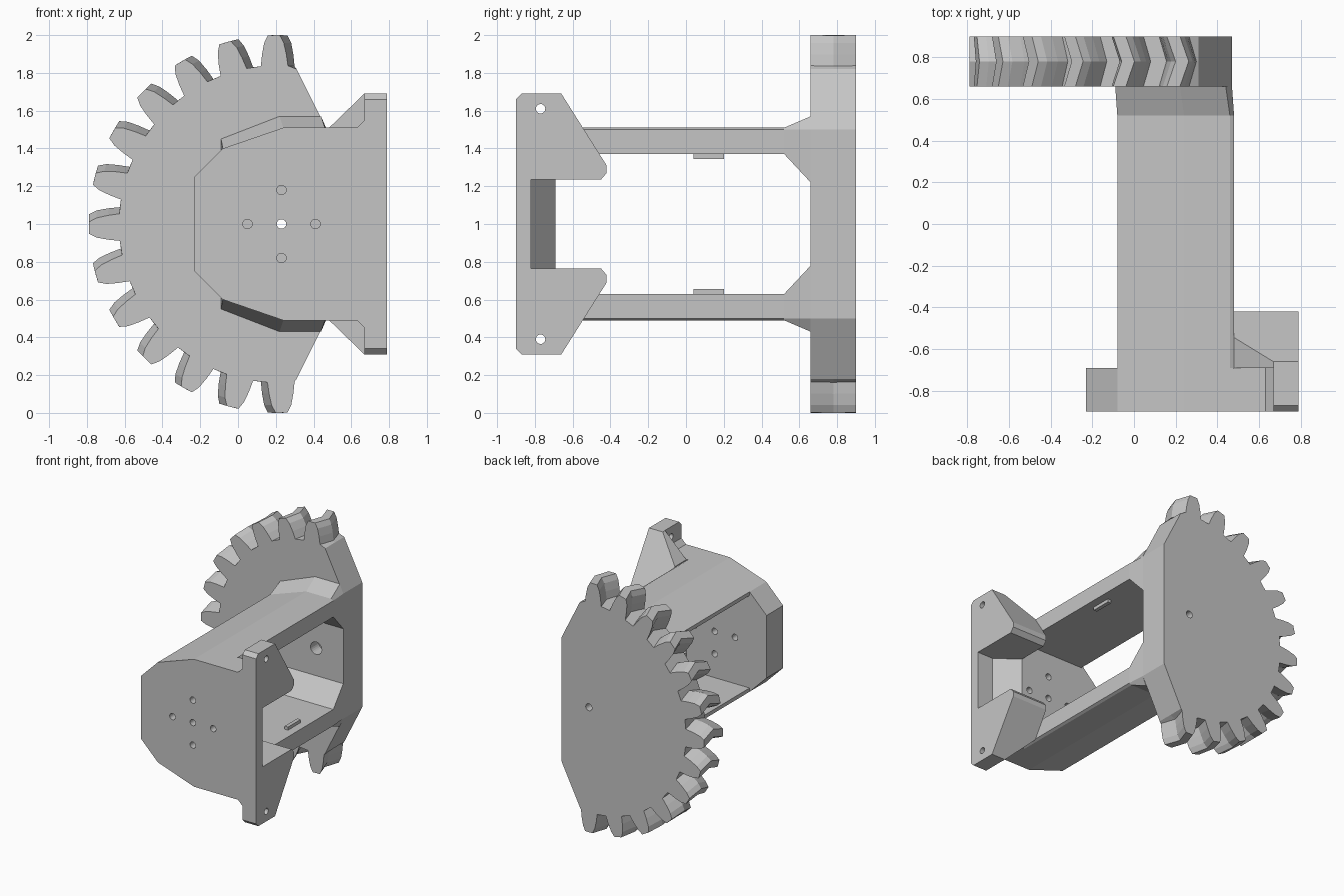
import bpy, bmesh, math
from mathutils import Matrix

cube = bpy.data.objects.get("Cube")
if cube:
    bpy.data.objects.remove(cube)

grey = bpy.data.materials.new("plain grey")
grey.use_nodes = True
COLOUR = (0.56, 0.56, 0.56, 1)
grey.diffuse_color = COLOUR
grey.node_tree.nodes["Principled BSDF"].inputs["Base Color"].default_value = COLOUR


def loft(name, rings):
    """Closed solid through rings of matching 3D points."""
    bm = bmesh.new()
    loops = [[bm.verts.new(p) for p in ring] for ring in rings]
    n = len(loops[0])
    for a, b in zip(loops, loops[1:]):
        for i in range(n):
            j = (i + 1) % n
            bm.faces.new((a[i], a[j], b[j], b[i]))
    bm.faces.new(loops[0][::-1])
    bm.faces.new(loops[-1])
    bmesh.ops.recalc_face_normals(bm, faces=bm.faces)
    me = bpy.data.meshes.new(name)
    bm.to_mesh(me)
    bm.free()
    me.materials.append(grey)
    ob = bpy.data.objects.new(name, me)
    bpy.context.collection.objects.link(ob)
    return ob


def along_y(pts, y):
    return [(x, y, z) for x, z in pts]


def prism_y(name, pts, y0, y1):
    return loft(name, [along_y(pts, y0), along_y(pts, y1)])


def prism_x(name, pts, x0, x1):
    return loft(name, [[(x, y, z) for y, z in pts] for x in (x0, x1)])


def prism_z(name, pts, z0, z1):
    return loft(name, [[(x, y, z) for x, y in pts] for z in (z0, z1)])


def rod(axis, centre, r, a, b):
    """Round cutter along x or y."""
    pts = [(centre[0] + r * math.cos(t * math.tau / 24),
            centre[1] + r * math.sin(t * math.tau / 24)) for t in range(24)]
    return (prism_x if axis == "x" else prism_y)("cutter", pts, a, b)


def cut(ob, *cutters):
    """Subtract the cutters from a part and remove them."""
    for c in cutters:
        mod = ob.modifiers.new("cut", 'BOOLEAN')
        mod.operation = 'DIFFERENCE'
        mod.solver = 'EXACT'
        mod.object = c
        bpy.context.view_layer.objects.active = ob
        bpy.ops.object.modifier_apply(modifier=mod.name)
        bpy.data.objects.remove(c)


def mirror_down(ob, name):
    """Copy a part mirrored about the mid height z = 1."""
    me = ob.data.copy()
    me.transform(Matrix.Translation((0, 0, 2)) @ Matrix.Scale(-1, 4, (0, 0, 1)))
    me.flip_normals()
    bpy.context.collection.objects.link(bpy.data.objects.new(name, me))


def mirrored(pts):
    """Complete an upper half outline with its lower half."""
    return pts + [(x, 2 - z) for x, z in reversed(pts)]


# Herringbone sector gear with a trimmed right side
def gear_ring(y, twist):
    pts = []
    tooth = [(-4.9, .84), (-4.1, .9), (-3.1, .96), (-1.8, 1),
             (1.8, 1), (3.1, .96), (4.1, .9), (4.9, .84)]
    for k in range(13):
        for da, r in tooth:
            a = math.radians(90 + 15 * k + da + twist)
            pts.append((0.21 + r * math.cos(a), 1 + r * math.sin(a)))
    pts += [(0.31, 0.18), (0.47, 0.5), (0.47, 1.5), (0.31, 1.82)]
    return along_y(pts, y)


gear = loft("sector_gear", [gear_ring(0.66, 1.2), gear_ring(0.78, -1.2), gear_ring(0.9, 1.2)])
cut(gear, rod("y", (0.23, 1), 0.028, 0.5, 1), rod("y", (0.23, 1), 0.05, 0.5, 0.76))

# Front plate with side flange, relieved between the brackets
plate = prism_y("front_plate", mirrored([
    (-0.23, 1.25), (-0.08, 1.4), (0.24, 1.51), (0.63, 1.51),
    (0.67, 1.55), (0.67, 1.69), (0.79, 1.69)]), -0.9, -0.69)
cut(plate, prism_z("cutter", [(0.48, -0.69), (0.65, -0.82), (0.9, -0.82), (0.9, -0.6), (0.48, -0.6)], 0.765, 1.235))
for x, z in [(0.23, 1), (0.05, 1), (0.41, 1), (0.23, 1.18), (0.23, 0.82)]:
    cut(plate, rod("y", (x, z), 0.025, -1, -0.6))
for z in (1.61, 0.39):
    cut(plate, rod("x", (-0.77, z), 0.025, 0.5, 0.9))
for s in (1, -1):
    corner = [(-0.95, 1 + s * 0.66), (-0.9, 1 + s * 0.66), (-0.87, 1 + s * 0.69),
              (-0.87, 1 + s * 0.75), (-0.95, 1 + s * 0.75)]
    cut(plate, prism_x("cutter", corner, 0.5, 0.9))

# Side brackets behind the flange, with a sloped outer face
bracket = prism_x("upper_bracket", [
    (-0.69, 1.69), (-0.66, 1.69), (-0.42, 1.31), (-0.42, 1.27),
    (-0.45, 1.235), (-0.69, 1.235)], 0.48, 0.79)
cut(bracket, prism_y("cutter", [(0.38, 1.41), (0.72, 1.74), (0.72, 2), (0.38, 2)], -0.8, -0.3))
mirror_down(bracket, "lower_bracket")

# Long arms that flare into the gear
thin = [(-0.08, 1.37), (-0.08, 1.4), (0.24, 1.51), (0.46, 1.51), (0.48, 1.5), (0.48, 1.37)]
wide = [(-0.09, 1.22), (-0.09, 1.45), (0.22, 1.57), (0.44, 1.57), (0.47, 1.5), (0.47, 1.22)]
arm = loft("upper_arm", [along_y(thin, -0.69), along_y(thin, 0.52), along_y(wide, 0.66)])
mirror_down(arm, "lower_arm")

# Small locating ribs inside the arms
rib = prism_x("upper_rib", [(0.04, 1.345), (0.2, 1.345), (0.2, 1.37), (0.04, 1.37)], 0.385, 0.415)
mirror_down(rib, "lower_rib")
